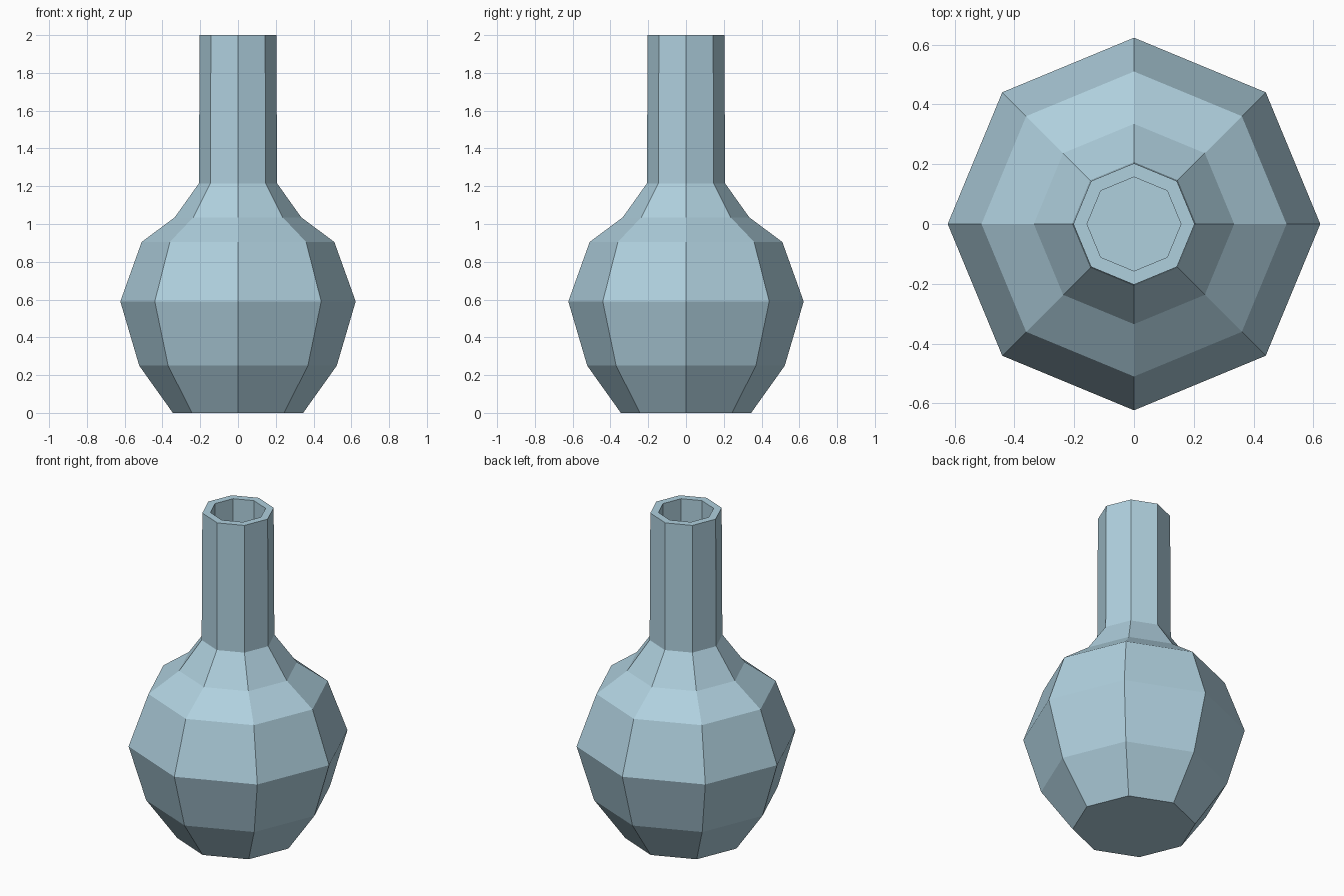
import bpy, bmesh, math

if "Cube" in bpy.data.objects:
    bpy.data.objects.remove(bpy.data.objects["Cube"])

SIDES = 8
# radius, height: base edge up the outside, over the rim, down the inside of the neck
PROFILE = [(0.345, 0.0), (0.523, 0.25), (0.623, 0.59), (0.51, 0.905),
           (0.335, 1.035), (0.207, 1.215), (0.203, 2.0),
           (0.157, 2.0), (0.157, 1.215)]

glass = bpy.data.materials.new("pale blue glass")
glass.diffuse_color = (0.43, 0.63, 0.73, 1.0)
glass.use_nodes = True
glass.node_tree.nodes["Principled BSDF"].inputs["Base Color"].default_value = glass.diffuse_color


def lathe(name, profile, material):
    bm = bmesh.new()
    rings = []
    for r, z in profile:
        rings.append([bm.verts.new((r * math.cos(2 * math.pi * i / SIDES),
                                    r * math.sin(2 * math.pi * i / SIDES), z))
                      for i in range(SIDES)])
    # walls
    for low, high in zip(rings, rings[1:]):
        for i in range(SIDES):
            j = (i + 1) % SIDES
            bm.faces.new((low[i], low[j], high[j], high[i]))
    # flat base facing down
    bm.faces.new(rings[0][::-1])
    mesh = bpy.data.meshes.new(name)
    bm.to_mesh(mesh)
    bm.free()
    mesh.materials.append(material)
    obj = bpy.data.objects.new(name, mesh)
    bpy.context.collection.objects.link(obj)
    return obj


# Round flask with a hollow neck
lathe("flask", PROFILE, glass)
